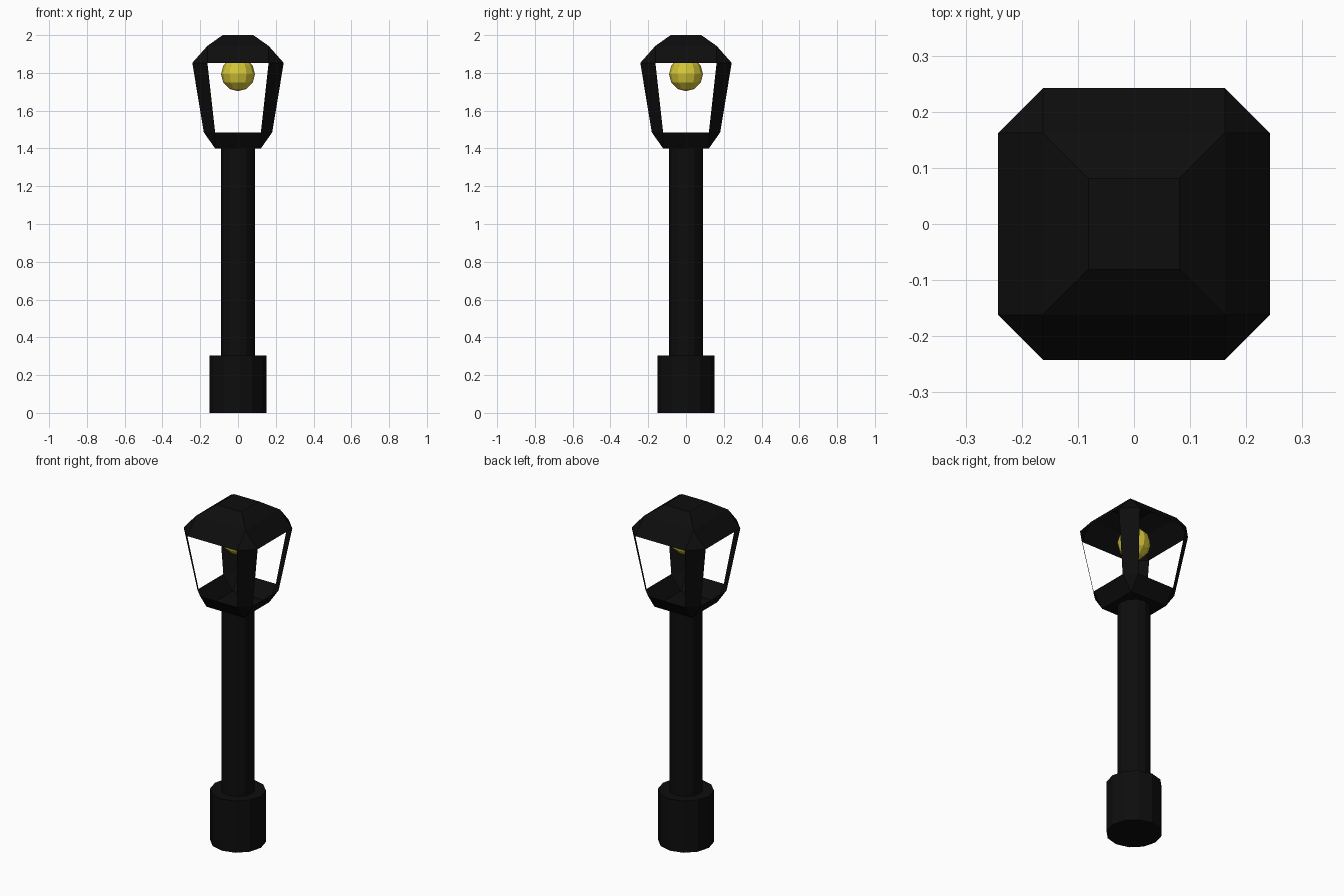
import bpy, bmesh

if "Cube" in bpy.data.objects:
    bpy.data.objects.remove(bpy.data.objects["Cube"])


def material(name, rgb):
    m = bpy.data.materials.new(name)
    m.diffuse_color = (*rgb, 1)
    m.use_nodes = True
    m.node_tree.nodes["Principled BSDF"].inputs["Base Color"].default_value = m.diffuse_color
    return m


black = material("black_metal", (0.004, 0.004, 0.004))
yellow = material("bulb_yellow", (0.68, 0.57, 0.04))


def cylinder(name, r, z0, z1):
    bpy.ops.mesh.primitive_cylinder_add(vertices=12, radius=r, depth=z1 - z0,
                                        location=(0, 0, (z0 + z1) / 2))
    o = bpy.context.object
    o.name = name
    o.data.materials.append(black)


def square(bm, h, z):
    return [bm.verts.new((x * h, y * h, z)) for x, y in ((-1, -1), (1, -1), (1, 1), (-1, 1))]


def octagon(bm, h, c, z):
    # two vertices per corner, in counter-clockwise order
    pts = ((-h, -c), (-c, -h), (c, -h), (h, -c), (h, c), (c, h), (-c, h), (-h, c))
    return [bm.verts.new((x, y, z)) for x, y in pts]


def bridge_square(bm, sq, octo):
    # four sloped sides and four corner triangles
    for i in range(4):
        j = (i + 1) % 4
        bm.faces.new((octo[2 * i + 1], octo[2 * j], sq[j], sq[i]))
        bm.faces.new((octo[2 * i], octo[2 * i + 1], sq[i]))


def finish(bm, name):
    bmesh.ops.recalc_face_normals(bm, faces=bm.faces)
    me = bpy.data.meshes.new(name)
    bm.to_mesh(me)
    bm.free()
    me.materials.append(black)
    bpy.context.collection.objects.link(bpy.data.objects.new(name, me))


# Base and pole
cylinder("base", 0.15, 0, 0.305)
cylinder("pole", 0.09, 0.305, 1.4)

# Lantern: tray, corner posts and roof as one open shell
bm = bmesh.new()
floor = square(bm, 0.121, 1.4)
rim = octagon(bm, 0.181, 0.121, 1.485)
eave = octagon(bm, 0.242, 0.162, 1.853)
slope = square(bm, 0.162, 1.943)
top = square(bm, 0.081, 2.0)
bm.faces.new(floor[::-1])
bridge_square(bm, floor, rim)
for i in range(0, 8, 2):
    bm.faces.new((rim[i], rim[i + 1], eave[i + 1], eave[i]))
bridge_square(bm, slope, eave)
for i in range(4):
    j = (i + 1) % 4
    bm.faces.new((slope[i], slope[j], top[j], top[i]))
bm.faces.new(top)
finish(bm, "lantern_frame")

# Bulb
bpy.ops.mesh.primitive_uv_sphere_add(segments=12, ring_count=6, radius=0.09, location=(0, 0, 1.793))
bpy.context.object.name = "bulb"
bpy.context.object.data.materials.append(yellow)
